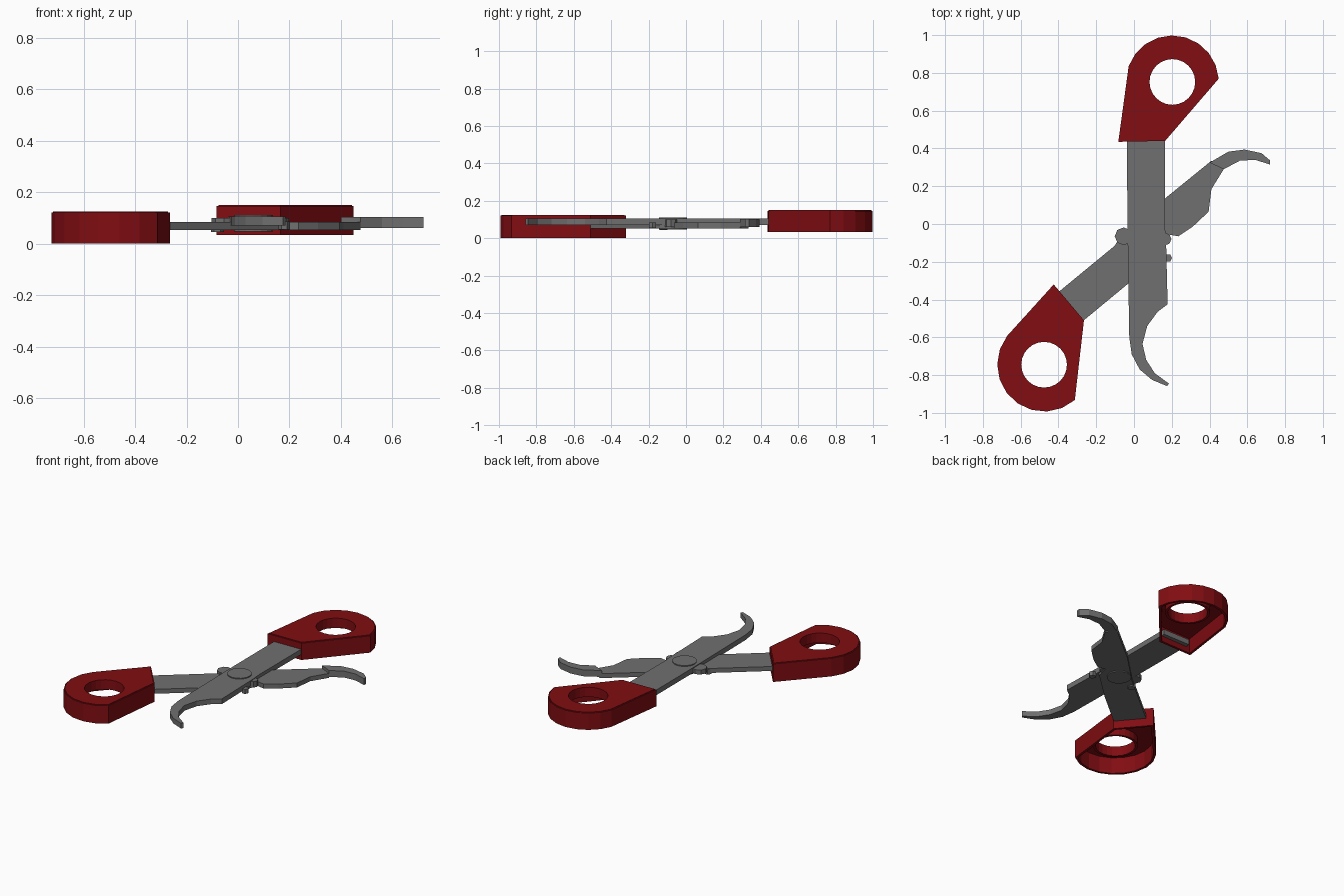
import bpy, bmesh
from math import sin, cos, radians, pi
from mathutils import Vector

if "Cube" in bpy.data.objects:
    bpy.data.objects.remove(bpy.data.objects["Cube"])

red = bpy.data.materials.new("red_plastic")
red.diffuse_color = (0.22, 0.004, 0.006, 1)
red.use_nodes = True
red.node_tree.nodes["Principled BSDF"].inputs["Base Color"].default_value = red.diffuse_color
steel = bpy.data.materials.new("steel")
steel.diffuse_color = (0.16, 0.16, 0.16, 1)
steel.use_nodes = True
steel.node_tree.nodes["Principled BSDF"].inputs["Base Color"].default_value = steel.diffuse_color


def circle(c, r, n=24, a0=0, a1=360):
    full = a1 - a0 == 360
    d = n if full else n - 1
    return [(c[0] + r * cos(radians(a0 + (a1 - a0) * i / d)),
             c[1] + r * sin(radians(a0 + (a1 - a0) * i / d))) for i in range(n)]


def inset(pts, t):
    """Mitred inward offset of a counter-clockwise outline."""
    out, n = [], len(pts)
    for i in range(n):
        p0, p, p1 = (Vector(pts[(i + k) % n]) for k in (-1, 0, 1))
        a, b = (p - p0).normalized(), (p1 - p).normalized()
        na, nb = Vector((-a.y, a.x)), Vector((-b.y, b.x))
        out.append(tuple(p + (na + nb) * t / (1 + na.dot(nb))))
    return out


def prism(bm, loops, z0, z1):
    """Fill the loops (inner loops become holes), extrude z0 to z1, add to bm."""
    cu = bpy.data.curves.new("profile", 'CURVE')
    cu.dimensions, cu.fill_mode = '2D', 'BOTH'
    cu.extrude = (z1 - z0) / 2
    for pts in loops:
        s = cu.splines.new('POLY')
        s.points.add(len(pts) - 1)
        for q, p in zip(s.points, pts):
            q.co = (p[0], p[1], 0, 1)
        s.use_cyclic_u = True
    ob = bpy.data.objects.new("profile", cu)
    bpy.context.collection.objects.link(ob)
    dg = bpy.context.evaluated_depsgraph_get()
    me = bpy.data.meshes.new_from_object(ob.evaluated_get(dg))
    part = bmesh.new()
    part.from_mesh(me)
    bmesh.ops.remove_doubles(part, verts=part.verts, dist=1e-5)
    bmesh.ops.recalc_face_normals(part, faces=part.faces)
    bmesh.ops.translate(part, verts=part.verts, vec=(0, 0, (z0 + z1) / 2))
    part.to_mesh(me)
    part.free()
    bm.from_mesh(me)
    bpy.data.objects.remove(ob)
    bpy.data.curves.remove(cu)
    bpy.data.meshes.remove(me)


def build(name, layers, mat):
    bm = bmesh.new()
    for loops, z0, z1 in layers:
        prism(bm, loops, z0, z1)
    me = bpy.data.meshes.new(name)
    bm.to_mesh(me)
    bm.free()
    for p in me.polygons:
        p.use_smooth = False
    me.materials.append(mat)
    ob = bpy.data.objects.new(name, me)
    bpy.context.collection.objects.link(ob)
    return ob


def handle(name, outline, hole, z0, z1):
    """Hollow handle, open below: top plate, thin wall, half-depth finger ring."""
    bore = circle(hole, 0.121)
    t = 0.016
    build(name, [
        ([outline, bore], z1 - t, z1 - 0.004),
        ([inset(outline, 0.006), bore], z1 - 0.004, z1),
        ([outline, inset(outline, t)], z0, z1 - t),
        ([circle(hole, 0.137), bore], z1 - 0.065, z1 - t)], red)


# Handles: straight flanks running into a faceted round end
hole_a, hole_b = (0.203, 0.752), (-0.476, -0.745)
handle("upper_handle", [(-0.083, 0.435), (0.165, 0.44)]
       + circle(hole_a, 0.246, 10, 4, 160), hole_a, 0.033, 0.15)
handle("lower_handle", [(-0.265, -0.51), (-0.425, -0.32)]
       + circle(hole_b, 0.248, 10, 142, 311), hole_b, 0.0, 0.125)

# Blade running down from the upper handle, ending in a hook
build("upper_blade", [([[
    (-0.037, 0.48), (-0.035, 0.0), (-0.025, -0.6), (-0.012, -0.69), (0.03, -0.77),
    (0.095, -0.825), (0.175, -0.858), (0.185, -0.845), (0.11, -0.79), (0.065, -0.72),
    (0.045, -0.635), (0.07, -0.54), (0.125, -0.465), (0.178, -0.425),
    (0.17, -0.1), (0.163, 0.0), (0.163, 0.48)]], 0.07, 0.105)], steel)

# Blade running up from the lower handle, with a thicker raised hook
build("lower_blade", [
    ([[(-0.43, -0.385), (-0.29, -0.53), (-0.03, -0.315), (0.16, -0.14), (0.18, -0.055),
       (0.235, -0.065), (0.31, -0.015), (0.395, 0.065), (0.41, 0.185), (0.475, 0.29),
       (0.41, 0.335), (0.17, 0.14), (-0.035, -0.06)]], 0.053, 0.083),
    ([[(0.475, 0.29), (0.56, 0.335), (0.64, 0.34), (0.72, 0.315), (0.72, 0.337),
       (0.675, 0.375), (0.585, 0.394), (0.5, 0.383), (0.40, 0.325)]], 0.06, 0.103)], steel)

# Pivot rivet and the small spring lugs around it
build("pivot", [([circle((0.06, -0.07), 0.075, 16)], 0.046, 0.111)], steel)
build("spring_lugs", [
    ([circle((-0.055, -0.065), 0.047, 8)], 0.07, 0.1),
    ([circle((-0.08, -0.12), 0.025, 6)], 0.045, 0.08),
    ([circle((0.165, -0.08), 0.033, 8)], 0.06, 0.1),
    ([circle((0.18, -0.18), 0.022, 6)], 0.055, 0.085)], steel)
